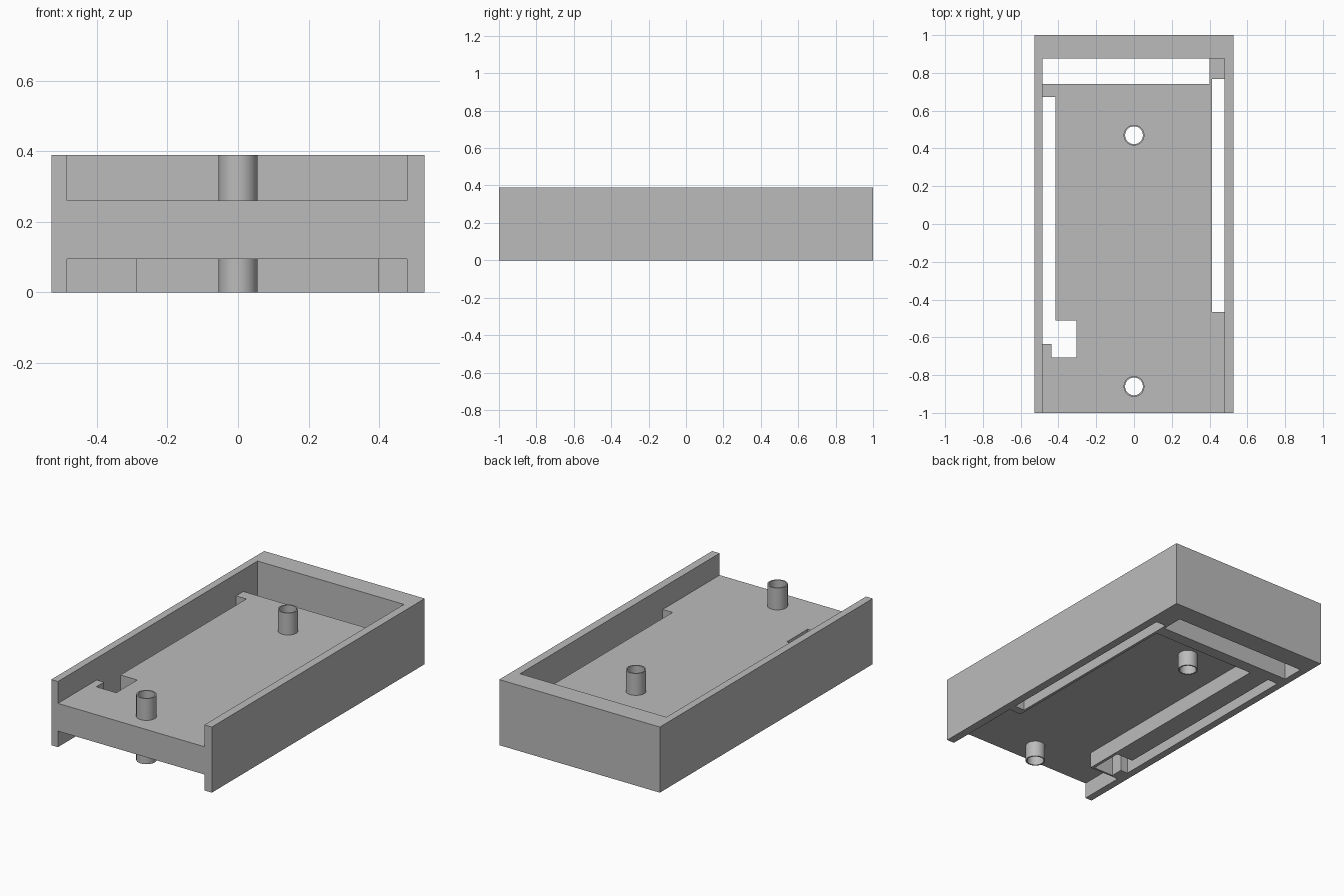
import bpy, bmesh

if "Cube" in bpy.data.objects:
    bpy.data.objects.remove(bpy.data.objects["Cube"])

grey = bpy.data.materials.new("plain grey")
grey.diffuse_color = (0.5, 0.5, 0.5, 1)
grey.use_nodes = True
grey.node_tree.nodes["Principled BSDF"].inputs["Base Color"].default_value = grey.diffuse_color

W, TOP = 0.528, 0.39
FLOOR_LO, FLOOR_HI = 0.095, 0.26
BIG = 9

# Empty regions of the tray: (x0, x1, y0, y1, z0, z1)
VOIDS = [
    (-0.484, 0.479, -BIG, 0.875, FLOOR_HI, BIG),      # upper pocket
    (-0.287, 0.398, -BIG, 0.67, -BIG, FLOOR_LO),      # lower pocket
    (-0.484, -0.287, -BIG, -0.72, -BIG, FLOOR_LO),    # front left widening
    (0.398, 0.479, -BIG, -0.515, -BIG, FLOOR_LO),     # front right widening
    (-0.484, 0.4, 0.742, 0.875, -BIG, BIG),           # back slot
    (0.414, 0.479, -0.465, 0.768, -BIG, BIG),         # right slot
    (-0.484, -0.416, -0.635, 0.673, -BIG, BIG),       # left slot
    (-0.436, -0.305, -0.708, -0.51, -BIG, BIG),       # notch on left slot
]
LIMITS = [(-W, W), (-1, 1), (0, TOP)]


def cuts(axis):
    lo, hi = LIMITS[axis]
    vals = {v for b in VOIDS for v in b[2 * axis:2 * axis + 2] if lo < v < hi}
    return sorted(vals | {lo, hi})


# Tray: fill the grid cells lying outside every void, skin their outer faces
C = [cuts(a) for a in range(3)]


def solid(cell):
    p = []
    for a in range(3):
        if not 0 <= cell[a] < len(C[a]) - 1:
            return False
        p.append((C[a][cell[a]] + C[a][cell[a] + 1]) / 2)
    return not any(all(b[2 * a] < p[a] < b[2 * a + 1] for a in range(3)) for b in VOIDS)


bm = bmesh.new()
verts = {}


def vert(key):
    if key not in verts:
        verts[key] = bm.verts.new([C[a][key[a]] for a in range(3)])
    return verts[key]


for i in range(len(C[0]) - 1):
    for j in range(len(C[1]) - 1):
        for k in range(len(C[2]) - 1):
            cell = (i, j, k)
            if not solid(cell):
                continue
            for a in range(3):
                for s in (0, 1):
                    near = list(cell)
                    near[a] += 2 * s - 1
                    if solid(near):
                        continue
                    u, v = (a + 1) % 3, (a + 2) % 3
                    ring = []
                    for du, dv in ((0, 0), (1, 0), (1, 1), (0, 1)):
                        key = list(cell)
                        key[a] += s
                        key[u] += du
                        key[v] += dv
                        ring.append(vert(tuple(key)))
                    bm.faces.new(ring if s else ring[::-1])
mesh = bpy.data.meshes.new("tray")
bm.to_mesh(mesh)
bm.free()
mesh.materials.append(grey)
tray = bpy.data.objects.new("tray", mesh)
bpy.context.collection.objects.link(tray)


def boolean(name, radius, z0, z1, y, op):
    bpy.ops.mesh.primitive_cylinder_add(vertices=48, radius=radius, depth=z1 - z0,
                                        location=(0, y, (z0 + z1) / 2))
    tool = bpy.context.object
    tool.name = name
    tool.data.materials.append(grey)
    mod = tray.modifiers.new(name, 'BOOLEAN')
    mod.operation, mod.object, mod.solver = op, tool, 'EXACT'
    bpy.context.view_layer.objects.active = tray
    bpy.ops.object.modifier_apply(modifier=name)
    bpy.data.objects.remove(tool)


# Two hollow screw posts passing through the floor
for y in (0.47, -0.86):
    boolean("post", 0.055, 0, TOP, y, 'UNION')
    boolean("post_hole", 0.047, -0.1, TOP + 0.1, y, 'DIFFERENCE')

# Merge the flat grid faces, smooth the round posts
bm = bmesh.new()
bm.from_mesh(mesh)
bmesh.ops.dissolve_limit(bm, angle_limit=0.01, verts=bm.verts, edges=bm.edges)
bm.to_mesh(mesh)
bm.free()
bpy.ops.object.select_all(action='DESELECT')
tray.select_set(True)
bpy.context.view_layer.objects.active = tray
bpy.ops.object.shade_smooth_by_angle(angle=0.5)
